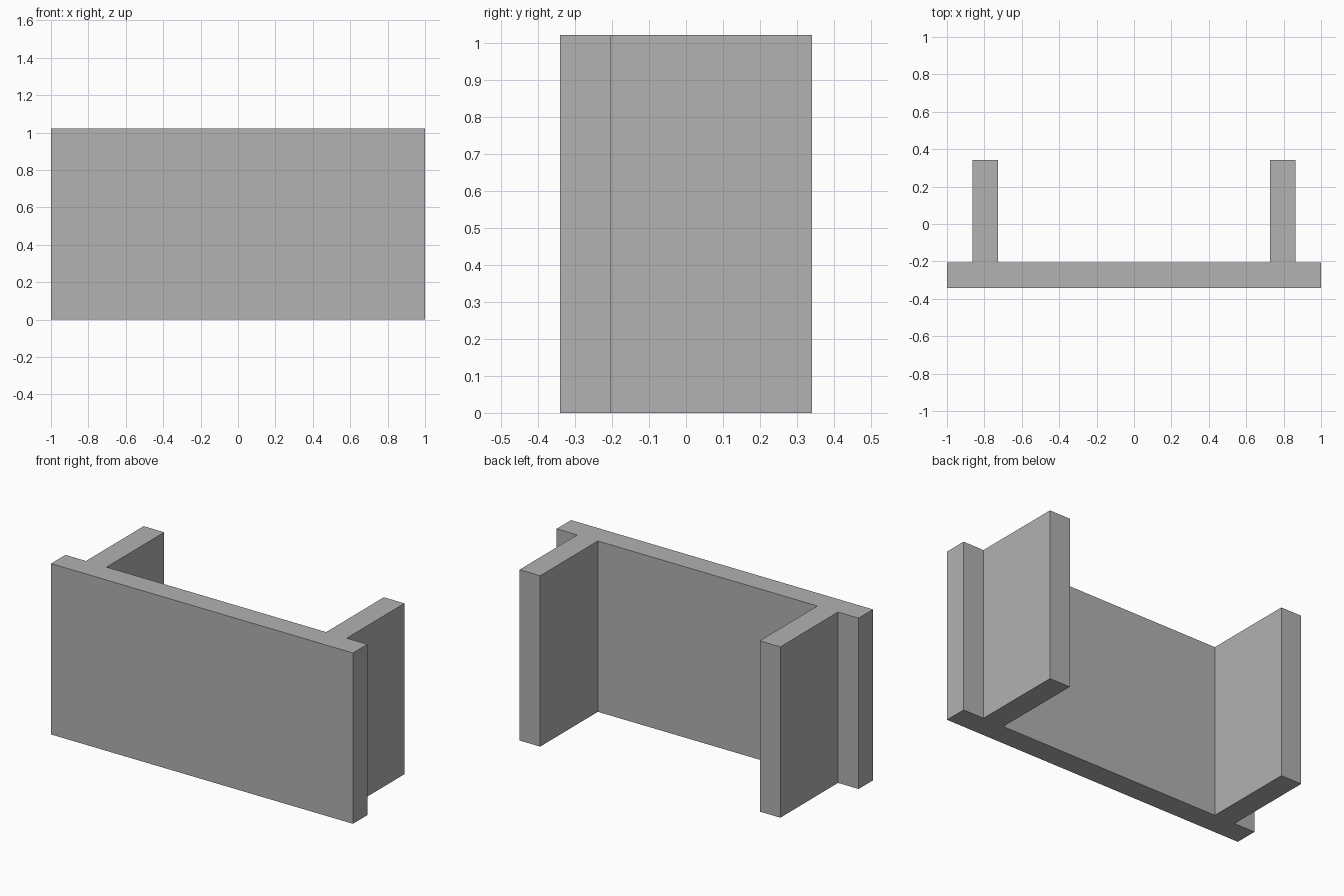
import bpy
import bmesh

cube = bpy.data.objects.get("Cube")
if cube:
    bpy.data.objects.remove(cube, do_unlink=True)

UNIT = 2 / 44            # the panel is 44 units long
HEIGHT = 22.5 * UNIT

# Plain grey material
grey = bpy.data.materials.new("grey")
grey.use_nodes = True
colour = (0.445, 0.445, 0.445, 1)
grey.diffuse_color = colour
grey.node_tree.nodes["Principled BSDF"].inputs["Base Color"].default_value = colour

# Right half of the plan outline: front panel with a rear leg set in from its end
half = [(22, -7.5), (22, -4.5), (19, -4.5), (19, 7.5), (16, 7.5), (16, -4.5)]
outline = half + [(-x, y) for x, y in reversed(half)]

# Extrude the outline upwards into one solid
bm = bmesh.new()
base = bm.faces.new([bm.verts.new((x * UNIT, y * UNIT, 0)) for x, y in outline])
top = bmesh.ops.extrude_face_region(bm, geom=[base], use_keep_orig=True)
top_verts = [v for v in top["geom"] if isinstance(v, bmesh.types.BMVert)]
bmesh.ops.translate(bm, verts=top_verts, vec=(0, 0, HEIGHT))
bmesh.ops.recalc_face_normals(bm, faces=bm.faces)

mesh = bpy.data.meshes.new("panel_with_legs")
bm.to_mesh(mesh)
bm.free()
mesh.materials.append(grey)
panel = bpy.data.objects.new("panel_with_legs", mesh)
bpy.context.collection.objects.link(panel)
